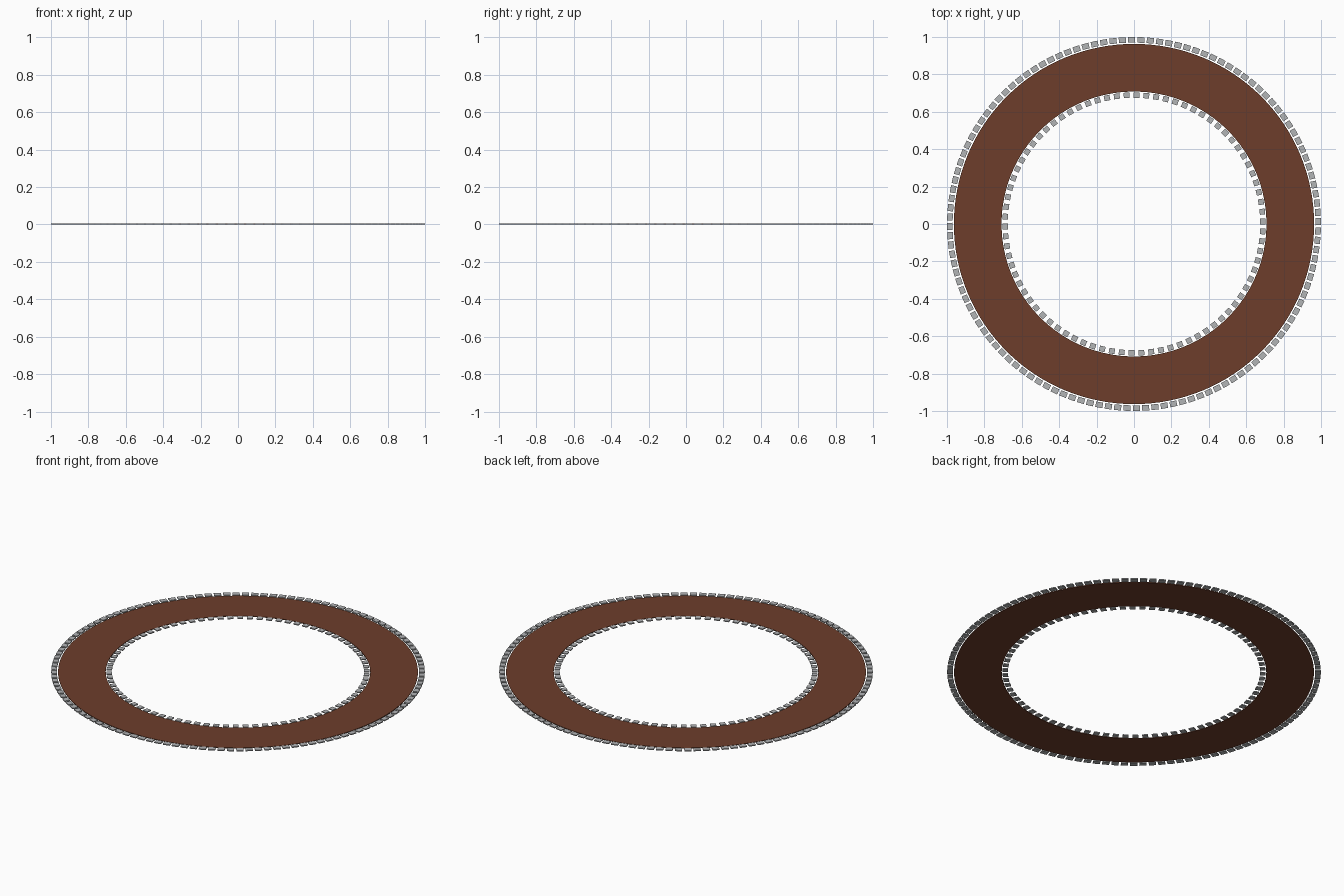
import bpy, bmesh, math
from mathutils import Matrix, Vector

if "Cube" in bpy.data.objects:
    bpy.data.objects.remove(bpy.data.objects["Cube"])


def material(name, rgb):
    m = bpy.data.materials.new(name)
    m.diffuse_color = (*rgb, 1.0)
    m.use_nodes = True
    m.node_tree.nodes["Principled BSDF"].inputs["Base Color"].default_value = m.diffuse_color
    return m


def finish(bm, name, mat):
    bmesh.ops.recalc_face_normals(bm, faces=bm.faces)
    me = bpy.data.meshes.new(name)
    bm.to_mesh(me)
    bm.free()
    me.materials.append(mat)
    ob = bpy.data.objects.new(name, me)
    bpy.context.collection.objects.link(ob)
    return ob


def flat_ring(name, r_in, r_out, height, mat, segments=128):
    """Rectangular profile spun around z."""
    bm = bmesh.new()
    pts = [(r_in, 0), (r_out, 0), (r_out, height), (r_in, height)]
    vs = [bm.verts.new((r, 0, z)) for r, z in pts]
    es = [bm.edges.new((vs[i], vs[(i + 1) % 4])) for i in range(4)]
    bmesh.ops.spin(bm, geom=vs + es, cent=(0, 0, 0), axis=(0, 0, 1),
                   angle=2 * math.pi, steps=segments, use_merge=True)
    bmesh.ops.remove_doubles(bm, verts=bm.verts, dist=1e-5)
    return finish(bm, name, mat)


def stone_circle(name, count, radius, depth, width, height, mat):
    """Small blocks repeated around a circle."""
    bm = bmesh.new()
    for i in range(count):
        turn = Matrix.Rotation(2 * math.pi * (i + 0.25) / count, 4, 'Z')
        place = Matrix.Translation(Vector((radius, 0, height / 2)))
        size = Matrix.Diagonal((depth, width, height, 1))
        bmesh.ops.create_cube(bm, size=1, matrix=turn @ place @ size)
    return finish(bm, name, mat)


brown = material("earth brown", (0.155, 0.048, 0.024))
grey = material("stone grey", (0.45, 0.46, 0.47))

# Flat path with a row of edging stones on each side
flat_ring("path", 0.708, 0.963, 0.004, brown)
stone_circle("outer_edging", 124, 0.9845, 0.03, 0.038, 0.006, grey)
stone_circle("inner_edging", 82, 0.689, 0.029, 0.031, 0.006, grey)
